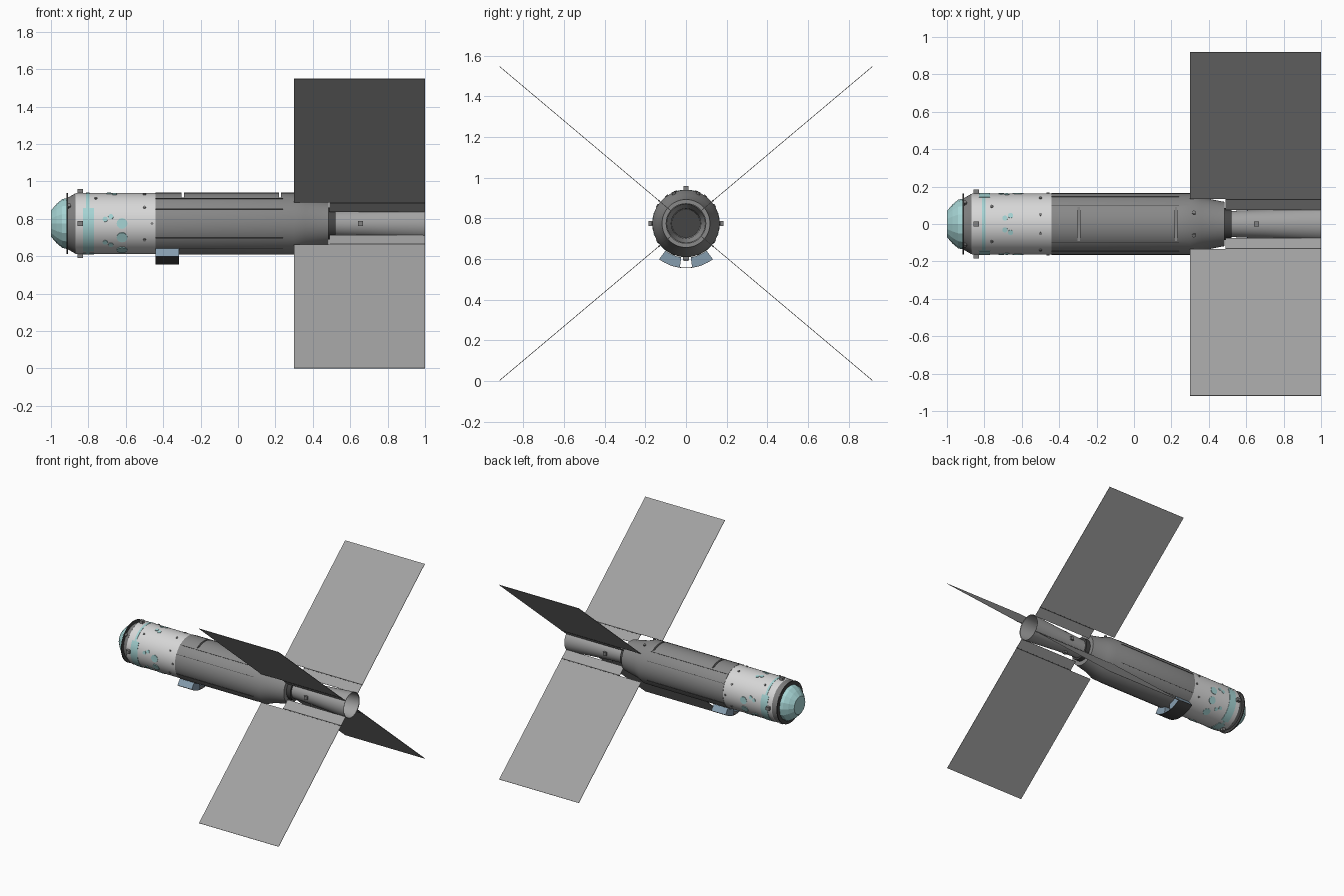
import bpy, bmesh
from math import sin, cos, radians, pi
from mathutils import Matrix, Vector

AXIS_Z = 0.775

cube = bpy.data.objects.get("Cube")
if cube:
    bpy.data.objects.remove(cube)


def material(name, *rgb):
    m = bpy.data.materials.new(name)
    m.use_nodes = True
    col = (*rgb, 1)
    m.diffuse_color = col
    bsdf = next(n for n in m.node_tree.nodes if n.type == 'BSDF_PRINCIPLED')
    bsdf.inputs["Base Color"].default_value = col
    return m


white = material("off white", 0.68, 0.68, 0.68)
grey = material("hull grey", 0.25, 0.25, 0.25)
fin_grey = material("panel grey", 0.36, 0.36, 0.36)
dark = material("dark grey", 0.06, 0.06, 0.06)
mid = material("fitting grey", 0.22, 0.22, 0.22)
teal = material("pale teal", 0.38, 0.66, 0.66)
blue = material("steel blue", 0.24, 0.34, 0.43)


def finish(bm, name, mat, smooth=False):
    bmesh.ops.recalc_face_normals(bm, faces=bm.faces)
    me = bpy.data.meshes.new(name)
    bm.to_mesh(me)
    bm.free()
    me.materials.append(mat)
    ob = bpy.data.objects.new(name, me)
    bpy.context.collection.objects.link(ob)
    if smooth:
        bpy.ops.object.select_all(action='DESELECT')
        ob.select_set(True)
        bpy.context.view_layer.objects.active = ob
        bpy.ops.object.shade_smooth_by_angle(angle=radians(25))
    return ob


def lathe(name, profile, mat, sides=48, smooth=True):
    """Turn an (x, radius) profile about the long axis, with closed ends."""
    bm = bmesh.new()
    rings = []
    for x, r in profile:
        rings.append([bm.verts.new((x, r * cos(2 * pi * i / sides),
                                    AXIS_Z + r * sin(2 * pi * i / sides)))
                      for i in range(sides)])
    for a, b in zip(rings, rings[1:]):
        for i in range(sides):
            j = (i + 1) % sides
            bm.faces.new((a[i], a[j], b[j], b[i]))
    bm.faces.new(rings[0])
    bm.faces.new(rings[-1])
    return finish(bm, name, mat, smooth)


def sector(name, x0, x1, r0, r1, a0, a1, mat):
    """Curved block wrapped round the long axis between two angles."""
    bm = bmesh.new()
    n = max(1, round(abs(a1 - a0) / 7.5))
    rows = []
    for i in range(n + 1):
        a = radians(a0 + (a1 - a0) * i / n)
        rows.append([bm.verts.new((x, r * cos(a), AXIS_Z + r * sin(a)))
                     for x, r in ((x0, r0), (x1, r0), (x1, r1), (x0, r1))])
    for p, q in zip(rows, rows[1:]):
        for k in range(4):
            m = (k + 1) % 4
            bm.faces.new((p[k], p[m], q[m], q[k]))
    bm.faces.new(rows[0])
    bm.faces.new(rows[-1])
    return finish(bm, name, mat, True)


def radial(angle):
    """Frame whose local z points outward from the long axis."""
    return Matrix.Translation((0, 0, AXIS_Z)) @ Matrix.Rotation(radians(angle - 90), 4, 'X')


def box(name, angle, x0, x1, r0, r1, width, mat):
    bm = bmesh.new()
    m = (radial(angle) @ Matrix.Translation(((x0 + x1) / 2, 0, (r0 + r1) / 2))
         @ Matrix.Diagonal((x1 - x0, width, r1 - r0, 1)))
    bmesh.ops.create_cube(bm, size=1, matrix=m)
    return finish(bm, name, mat)


def disc(name, angle, x, radius, r0, r1, mat, sides=12):
    bm = bmesh.new()
    m = radial(angle) @ Matrix.Translation((x, 0, (r0 + r1) / 2))
    bmesh.ops.create_cone(bm, cap_ends=True, segments=sides, radius1=radius,
                          radius2=radius, depth=r1 - r0, matrix=m)
    return finish(bm, name, mat)


# Main turned bodies
lathe("nose_cap", [(-1, 0.07), (-0.97, 0.105), (-0.94, 0.13), (-0.905, 0.138)], teal, 16, False)
lathe("nose_flange", [(-0.916, 0.162), (-0.909, 0.162)], dark)
lathe("nose_collar", [(-0.91, 0.138), (-0.868, 0.162)], mid)
lathe("forward_hull", [(-0.88, 0.155), (-0.865, 0.163), (-0.44, 0.163)], white)
hull = lathe("rear_hull", [(-0.44, 0.165), (0.30, 0.165), (0.36, 0.142), (0.485, 0.118)], grey)
lathe("engine_throat", [(0.48, 0.085), (0.52, 0.085), (0.52, 0.07)], dark)
lathe("engine_nozzle", [(0.485, 0.068), (0.7, 0.078), (1, 0.1), (0.998, 0.095),
                        (0.7, 0.073), (0.52, 0.07)], fin_grey)

# Cross slots in the top of the rear hull
for x in (-0.295, 0.225):
    cutter = box("slot_cutter", 90, x - 0.006, x + 0.006, 0.138, 0.2, 0.2, grey)
    mod = hull.modifiers.new("slot", 'BOOLEAN')
    mod.operation = 'DIFFERENCE'
    mod.object = cutter
    bpy.context.view_layer.objects.active = hull
    bpy.ops.object.modifier_apply(modifier=mod.name)
    bpy.data.objects.remove(cutter)

# Panel seams and rivets along the rear hull
for side in (0, 180):
    for a in (28, -28, 54, -54):
        box("hull_seam", side + a, -0.44, 0.24, 0.16, 0.167, 0.003, dark)

# Four wide panels with inner strips and hinges
for a in (40.1, 139.9, 220.1, 319.9):
    box("wing_panel", a, 0.30, 1, 0.176, 1.2, 0.003, fin_grey)
    box("wing_root", a, 0.49, 1, 0.098, 0.171, 0.003, fin_grey)
    box("wing_hinge", a, 0.49, 1, 0.17, 0.177, 0.006, dark)

# Square fittings round the nose and the nozzle
for a in (0, 90, 180, 270):
    box("nose_fitting", a, -0.858, -0.83, 0.15, 0.184, 0.026, mid)
    box("nozzle_fitting", a, 0.642, 0.668, 0.07, 0.09, 0.026, mid)

# Teal band, with wider patches on both flanks and the belly
sector("band_ring", -0.812, -0.795, 0.16, 0.165, 0, 360, teal)
for a0, a1 in ((150, 245), (-65, 30), (255, 285)):
    sector("band_patch", -0.83, -0.77, 0.16, 0.1655, a0, a1, teal)

# Teal ports and small studs, mirrored on both flanks
for flip in (False, True):
    def at(a):
        return 180 - a if flip else a
    for a in (180, 207, 240):
        disc("port", at(a), -0.62, 0.029, 0.155, 0.1655, teal)
    for x, a in ((-0.71, 172), (-0.68, 167), (-0.71, 218), (-0.68, 224),
                 (-0.69, 79), (-0.66, 74)):
        disc("small_port", at(a), x, 0.014, 0.155, 0.166, teal)
    for x, a in ((-0.5, 148), (-0.5, 212), (-0.5, 108), (-0.46, 180), (-0.76, 125)):
        disc("stud", at(a), x, 0.008, 0.15, 0.169, mid, 8)
    disc("cone_stud", at(112), 0.32, 0.01, 0.14, 0.168, mid, 8)
    disc("nose_stud", at(140), -0.905, 0.012, 0.13, 0.155, mid, 8)

# Pair of curved pods under the hull with a thin joining strap
for s in (-1, 1):
    sector("belly_pod", -0.44, -0.315, 0.168, 0.218, 270 + s * 8, 270 + s * 37, blue)
sector("pod_strap", -0.44, -0.315, 0.217, 0.22, 233, 307, dark)
box("pod_mount", 270, -0.40, -0.35, 0.15, 0.18, 0.03, mid)
